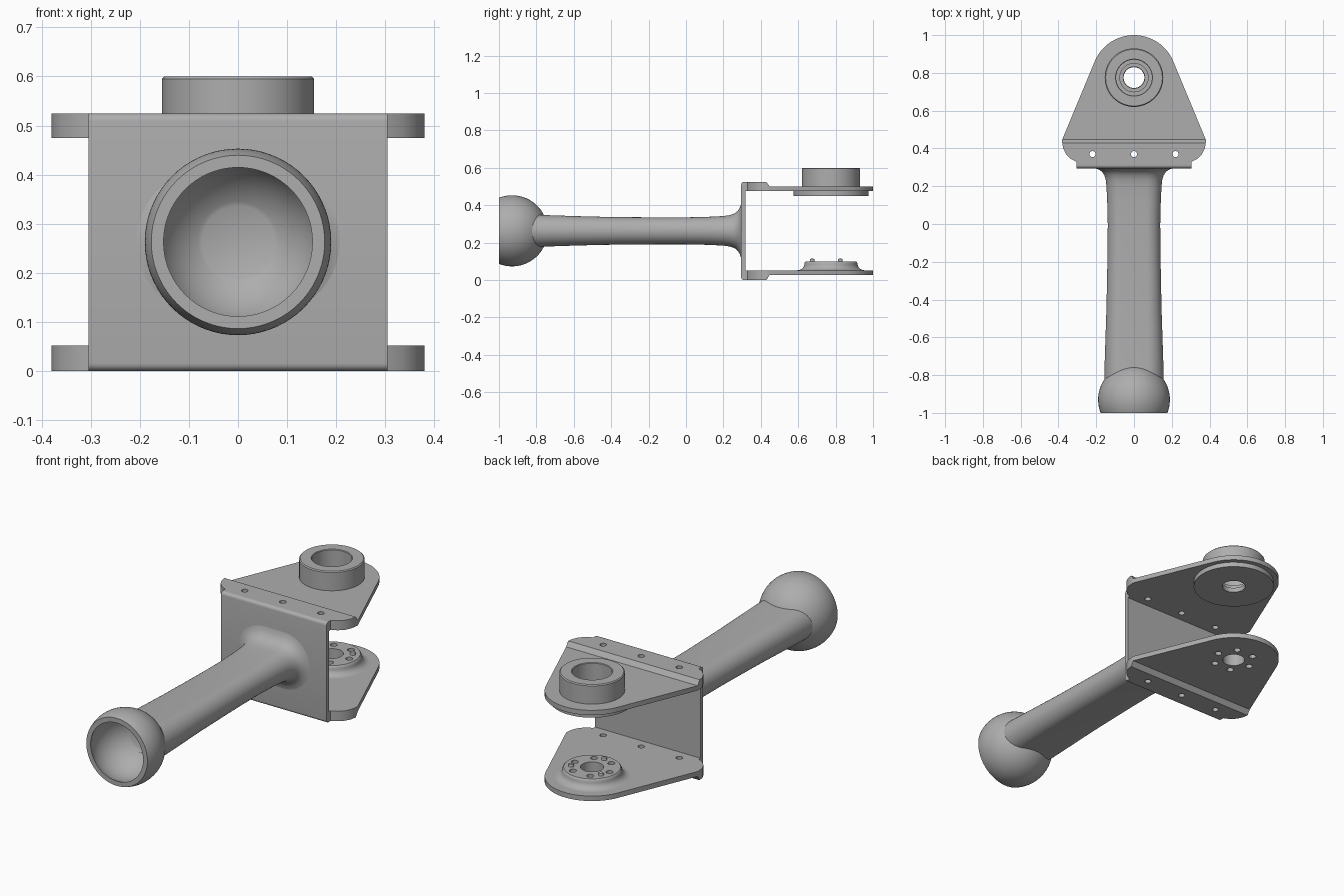
import bpy, bmesh, math
from math import pi, sin, cos, sqrt, radians

if "Cube" in bpy.data.objects:
    bpy.data.objects.remove(bpy.data.objects["Cube"])

grey = bpy.data.materials.new("steel_grey")
grey.diffuse_color = (0.42, 0.42, 0.42, 1)
grey.use_nodes = True
grey.node_tree.nodes["Principled BSDF"].inputs["Base Color"].default_value = grey.diffuse_color
PY = 0.775           # pivot y
AZ = 0.263           # arm axis height


def add(name, bm):
    bmesh.ops.remove_doubles(bm, verts=bm.verts, dist=1e-5)
    bmesh.ops.recalc_face_normals(bm, faces=bm.faces)
    me = bpy.data.meshes.new(name)
    bm.to_mesh(me)
    bm.free()
    me.materials.append(grey)
    ob = bpy.data.objects.new(name, me)
    bpy.context.collection.objects.link(ob)
    return ob


def skin(bm, rings, closed=False):
    """Bridge equal-length vertex rings with quads."""
    n = len(rings[0])
    pairs = list(zip(rings, rings[1:]))
    if closed:
        pairs.append((rings[-1], rings[0]))
    for a, b in pairs:
        for i in range(n):
            j = (i + 1) % n
            bm.faces.new((a[i], a[j], b[j], b[i]))


def lathe(name, prof, place, closed=True, n=64):
    """Revolve (radius, height) points; place maps local xyz to world."""
    bm = bmesh.new()
    rings = [[bm.verts.new(place(r * cos(2 * pi * i / n), r * sin(2 * pi * i / n), h))
              for i in range(n)] for r, h in prof]
    skin(bm, rings, closed)
    if not closed:
        bm.faces.new(rings[0])
        bm.faces.new(rings[-1])
    return add(name, bm)


def circle(x, y, r, n=24):
    return [(x + r * cos(2 * pi * i / n), y + r * sin(2 * pi * i / n)) for i in range(n)]


def plate(name, loops, z0, z1, shape=None):
    """Flat plate with holes from 2D loops."""
    cu = bpy.data.curves.new(name, 'CURVE')
    cu.dimensions, cu.fill_mode, cu.extrude = '2D', 'BOTH', (z1 - z0) / 2
    for loop in loops:
        sp = cu.splines.new('POLY')
        sp.points.add(len(loop) - 1)
        for p, (x, y) in zip(sp.points, loop):
            p.co = (x, y, 0, 1)
        sp.use_cyclic_u = True
    tmp = bpy.data.objects.new(name + "_tmp", cu)
    bpy.context.collection.objects.link(tmp)
    dg = bpy.context.evaluated_depsgraph_get()
    me = bpy.data.meshes.new_from_object(tmp.evaluated_get(dg))
    bpy.data.objects.remove(tmp)
    bm = bmesh.new()
    bm.from_mesh(me)
    for v in bm.verts:
        v.co.z += (z0 + z1) / 2
        if shape:
            shape(v)
    return add(name, bm)


def mirrored(half):
    return half + [(-x, y) for x, y in reversed(half)]


pivot = lambda x, y, z: (x, y + PY, z)

# Bracket wall with rounded bends
bm = bmesh.new()
bmesh.ops.create_cube(bm, size=1)
for v in bm.verts:
    v.co = (v.co.x * 0.61, 0.306 + v.co.y * 0.022, 0.2625 + v.co.z * 0.525)
front = [e for e in bm.edges if all(v.co.y < 0.3 for v in e.verts)
         and abs(e.verts[0].co.z - e.verts[1].co.z) < 0.01]
bmesh.ops.bevel(bm, geom=front, offset=0.016, segments=5, profile=0.5, affect='EDGES')
add("bracket_wall", bm)

# Outlines: shared shoulder, short flange, long lug rounded about the pivot
shoulder = [(0.305, 0.312), (0.305, 0.33), (0.335, 0.345), (0.36, 0.37),
            (0.375, 0.4), (0.38, 0.43), (0.38, 0.447)]
tan = radians(22.7)
arc = [(0.225 * cos(tan + (pi / 2 - tan) * i / 16), PY + 0.225 * sin(tan + (pi / 2 - tan) * i / 16))
       for i in range(17)]
bolts = [circle(x, 0.37, 0.016) for x in (-0.22, 0, 0.22)]
ring = [circle(0.1 * cos(a * pi / 3), PY + 0.1 * sin(a * pi / 3), 0.017) for a in range(6)]

for side, f0, f1, p0, p1 in (("upper", 0.5, 0.525, 0.475, 0.5), ("lower", 0, 0.026, 0.026, 0.052)):
    def chamfer(v, outer=f1 if side == "upper" else f0):
        if abs(v.co.z - outer) < 0.001 and v.co.y > 0.44:
            v.co.y -= 0.018
    plate(side + "_flange", [mirrored(shoulder)] + bolts, f0, f1, chamfer)
    holes = [circle(0, PY, 0.12, 48)] if side == "upper" else ring + [circle(0, PY, 0.055, 48)]
    plate(side + "_lug", [mirrored(shoulder + arc[:-1]) + []] + bolts + holes, p0, p1)

# Upper bearing cup: wide disc below, stepped bore
lathe("upper_bearing_cup", [(0.2, 0.45), (0.2, 0.475), (0.155, 0.475), (0.155, 0.595), (0.15, 0.6),
      (0.098, 0.6), (0.095, 0.597), (0.095, 0.5), (0.075, 0.5), (0.075, 0.475),
      (0.057, 0.475), (0.057, 0.45)], pivot)

# Lower boss: flared skirt plus drilled top
skirt = [(0.18 - 0.038 * sin(t * pi / 16), 0.052 + 0.036 * (1 - cos(t * pi / 16))) for t in range(9)]
lathe("lower_boss_skirt", skirt + [(0.139, 0.096), (0.135, 0.1), (0.13, 0.1), (0.13, 0.052)], pivot)
plate("lower_boss_face", [circle(0, PY, 0.13, 64), circle(0, PY, 0.055, 48)] + ring, 0.052, 0.1)

# Three locating pins between the holes
for k in range(3):
    a = radians(30 + 120 * k)
    lathe("locating_pin_%d" % (k + 1), [(0.013, 0.09), (0.013, 0.108), (0.011, 0.112), (0.006, 0.114)],
          lambda x, y, z: (x + 0.1 * cos(a), y + PY + 0.1 * sin(a), z), closed=False, n=20)

# Ball socket: outer sphere, open at the front, spherical cavity with flat floor
BY, R, C = -0.93, 0.19, 0.167
a0, a1 = math.acos(-0.07 / R), math.acos(-0.07 / C)
af = math.asin(0.073 / C)
outer = [(R * sin(0.01 + (a0 - 0.01) * i / 32), R * cos(0.01 + (a0 - 0.01) * i / 32)) for i in range(33)]
inner = [(C * sin(a1 + (af - a1) * i / 24), C * cos(a1 + (af - a1) * i / 24)) for i in range(25)]
lathe("ball_socket", outer + inner, lambda x, y, z: (x, z + BY, y + AZ), closed=False, n=72)

# Arm: stadium sections lofted from the ball to a flared foot on the wall
sections = [(None, 0.157, 0.086), (-0.72, 0.155, 0.083), (-0.6, 0.151, 0.079), (-0.45, 0.146, 0.075),
            (-0.3, 0.143, 0.073), (-0.15, 0.14, 0.072), (0, 0.139, 0.072), (0.12, 0.142, 0.075),
            (0.2, 0.146, 0.079), (0.235, 0.15, 0.084), (0.26, 0.158, 0.093), (0.277, 0.17, 0.107),
            (0.288, 0.186, 0.125), (0.294, 0.203, 0.143), (0.298, 0.22, 0.16)]
bm = bmesh.new()
rings = []
for y, w, h in sections:
    verts = []
    for i in range(48):
        t = -pi / 2 + pi * (i % 24) / 23
        s = 1 if i < 24 else -1
        x, z = s * (w - h + h * cos(t)), s * h * sin(t)
        yy = BY + sqrt(0.18 ** 2 - x * x - z * z) if y is None else y
        verts.append(bm.verts.new((x, yy, z + AZ)))
    rings.append(verts)
skin(bm, rings)
add("arm", bm)

# Smooth curved faces, keep hard edges
for ob in bpy.context.collection.objects:
    ob.select_set(True)
    bpy.context.view_layer.objects.active = ob
bpy.ops.object.shade_smooth_by_angle(angle=radians(32))
